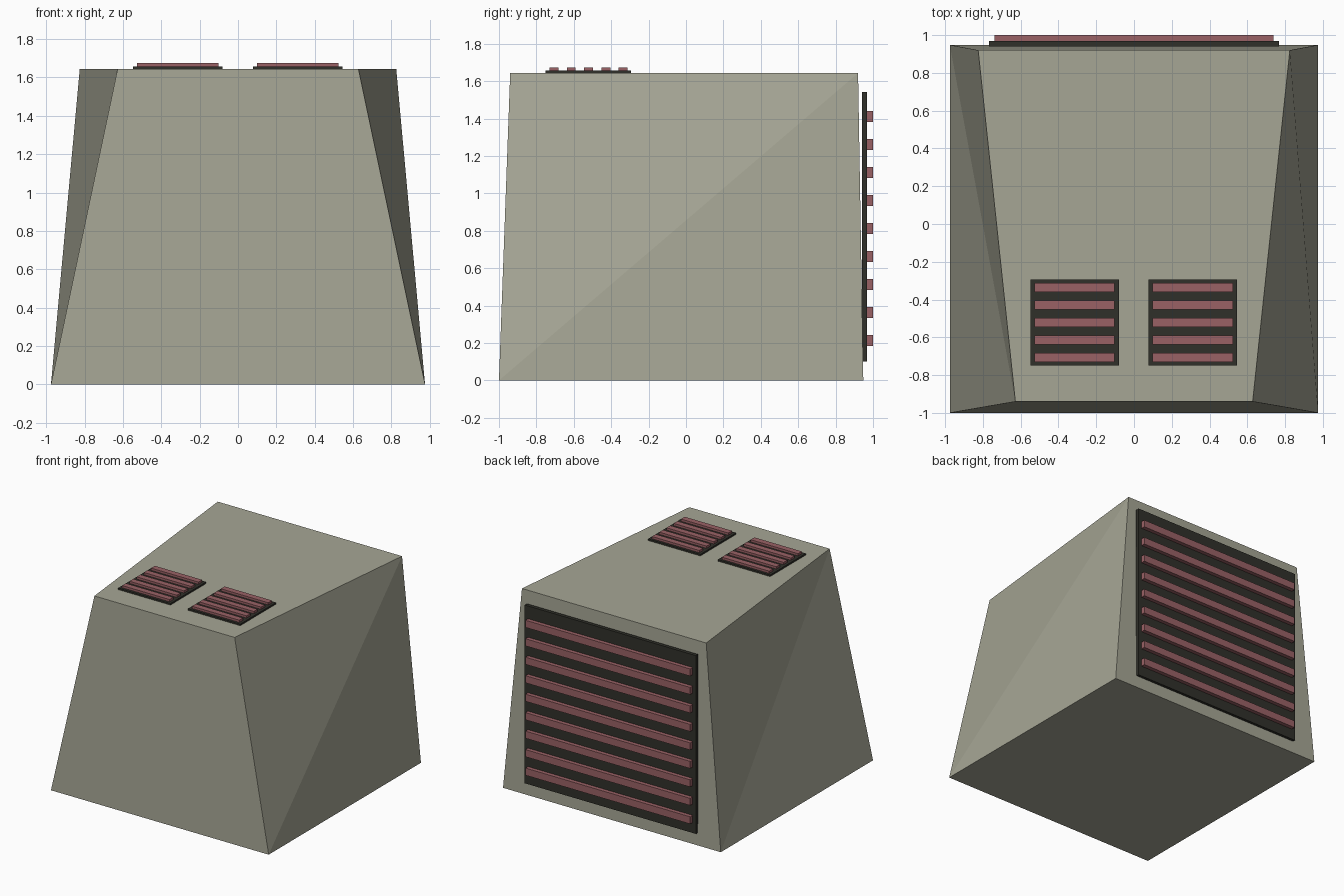
import bpy, bmesh

if "Cube" in bpy.data.objects:
    bpy.data.objects.remove(bpy.data.objects["Cube"])


def material(name, color):
    m = bpy.data.materials.new(name)
    m.diffuse_color = (*color, 1)
    m.use_nodes = True
    m.node_tree.nodes["Principled BSDF"].inputs["Base Color"].default_value = m.diffuse_color
    return m


BODY = material("olive_grey", (0.38, 0.38, 0.30))
DARK = material("dark_frame", (0.030, 0.030, 0.023))
RED = material("dull_red", (0.32, 0.12, 0.13))


def add_object(name, bm, mat):
    bmesh.ops.recalc_face_normals(bm, faces=bm.faces)
    mesh = bpy.data.meshes.new(name)
    bm.to_mesh(mesh)
    bm.free()
    mesh.materials.append(mat)
    obj = bpy.data.objects.new(name, mesh)
    bpy.context.collection.objects.link(obj)


def box(name, lo, hi, mat):
    bm = bmesh.new()
    bmesh.ops.create_cube(bm, size=1)
    for v in bm.verts:
        v.co = [(a + b) / 2 + c * (b - a) for a, b, c in zip(lo, hi, v.co)]
    add_object(name, bm, mat)


# Tapered housing; its twisted sides are split along opposite diagonals
bm = bmesh.new()
H = 1.643
b = [bm.verts.new(p) for p in ((-.975, -1, 0), (.975, -1, 0), (.975, .948, 0), (-.975, .948, 0))]
t = [bm.verts.new(p) for p in ((-.628, -.94, H), (.628, -.94, H), (.825, .92, H), (-.825, .92, H))]
for face in (b, t, (b[0], b[1], t[1], t[0]), (b[2], b[3], t[3], t[2]),
             (b[1], b[2], t[2]), (b[1], t[2], t[1]),
             (b[3], b[0], t[0]), (b[3], t[0], t[3])):
    bm.faces.new(face)
add_object("housing", bm, BODY)

# Large back grille
box("back_grille_frame", (-.767, .94, .10), (.767, .968, 1.543), DARK)
for i in range(9):
    z = .214 + i * .1496
    box(f"back_slat_{i + 1}", (-.738, .96, z - .029), (.738, 1.0, z + .029), RED)

# Two small vents on the top
for side, cx in (("left", -.314), ("right", .311)):
    box(f"{side}_vent_frame", (cx - .234, -.75, H - .01), (cx + .234, -.293, 1.656), DARK)
    for i in range(5):
        y = -.706 + i * .0925
        box(f"{side}_vent_slat_{i + 1}", (cx - .212, y - .024, 1.65), (cx + .212, y + .024, 1.674), RED)
